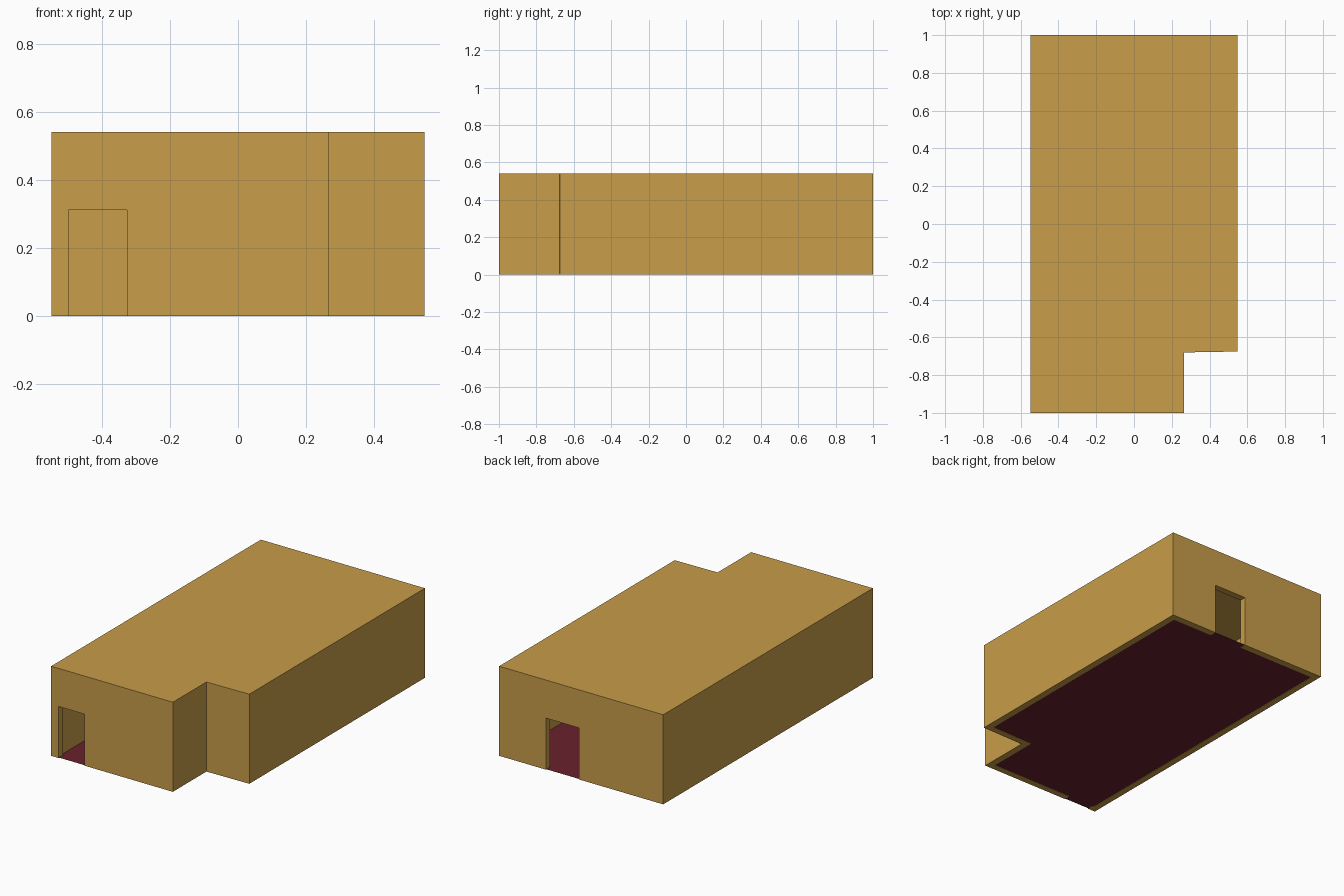
import bpy, bmesh

if "Cube" in bpy.data.objects:
    bpy.data.objects.remove(bpy.data.objects["Cube"])

HEIGHT = 0.541
WALL = 0.04
FOOTPRINT = [(-0.548, -1), (0.265, -1), (0.265, -0.68),
             (0.548, -0.675), (0.548, 1), (-0.548, 1)]


def material(name, rgb):
    m = bpy.data.materials.new(name)
    m.diffuse_color = (*rgb, 1)
    m.use_nodes = True
    m.node_tree.nodes["Principled BSDF"].inputs["Base Color"].default_value = m.diffuse_color
    return m


ochre = material("ochre_plaster", (0.578, 0.337, 0.067))
maroon = material("maroon_floor", (0.141, 0.0153, 0.0252))


def inset(pts, d):
    """Move each corner of the (counter-clockwise) plan inwards by d."""
    out = []
    n = len(pts)
    for i, (x, y) in enumerate(pts):
        (px, py), (nx, ny) = pts[i - 1], pts[(i + 1) % n]
        l1 = ((x - px) ** 2 + (y - py) ** 2) ** 0.5
        l2 = ((nx - x) ** 2 + (ny - y) ** 2) ** 0.5
        ax, ay = -(y - py) / l1, (x - px) / l1
        bx, by = -(ny - y) / l2, (nx - x) / l2
        k = d / (1 + ax * bx + ay * by)
        out.append((x + (ax + bx) * k, y + (ay + by) * k))
    return out


def prism(name, pts, z0, z1, mat):
    """Flat plan face at z0, extruded to z1 when they differ."""
    bm = bmesh.new()
    face = bm.faces.new([bm.verts.new((x, y, z0)) for x, y in pts])
    if z1 > z0:
        ext = bmesh.ops.extrude_face_region(bm, geom=[face], use_keep_orig=True)
        verts = [g for g in ext["geom"] if isinstance(g, bmesh.types.BMVert)]
        bmesh.ops.translate(bm, verts=verts, vec=(0, 0, z1 - z0))
        bmesh.ops.recalc_face_normals(bm, faces=bm.faces)
    me = bpy.data.meshes.new(name)
    bm.to_mesh(me)
    bm.free()
    me.materials.append(mat)
    ob = bpy.data.objects.new(name, me)
    bpy.context.collection.objects.link(ob)
    return ob


def rect(x0, x1, y0, y1):
    return [(x0, y0), (x1, y0), (x1, y1), (x0, y1)]


def cut(target, cutter):
    cutter.hide_render = True
    mod = target.modifiers.new("cut", 'BOOLEAN')
    mod.operation = 'DIFFERENCE'
    mod.solver = 'EXACT'
    mod.object = cutter
    bpy.context.view_layer.objects.active = target
    bpy.ops.object.modifier_apply(modifier=mod.name)
    bpy.data.objects.remove(cutter)


# Walls and flat roof: hollowed block, open below
shell = prism("walls_and_roof", FOOTPRINT, 0, HEIGHT, ochre)
cut(shell, prism("room_cutter", inset(FOOTPRINT, WALL), -0.1, HEIGHT - 0.008, ochre))

# Doorways through the front and back walls
cut(shell, prism("front_door_cutter", rect(-0.497, -0.326, -1.1, -0.93), -0.2, 0.311, ochre))
cut(shell, prism("back_door_cutter", rect(0.015, 0.235, 0.93, 1.1), -0.2, 0.311, ochre))

# Floor sheet, reaching into the doorways
prism("floor", inset(FOOTPRINT, 0.002), 0.002, 0.002, maroon)
